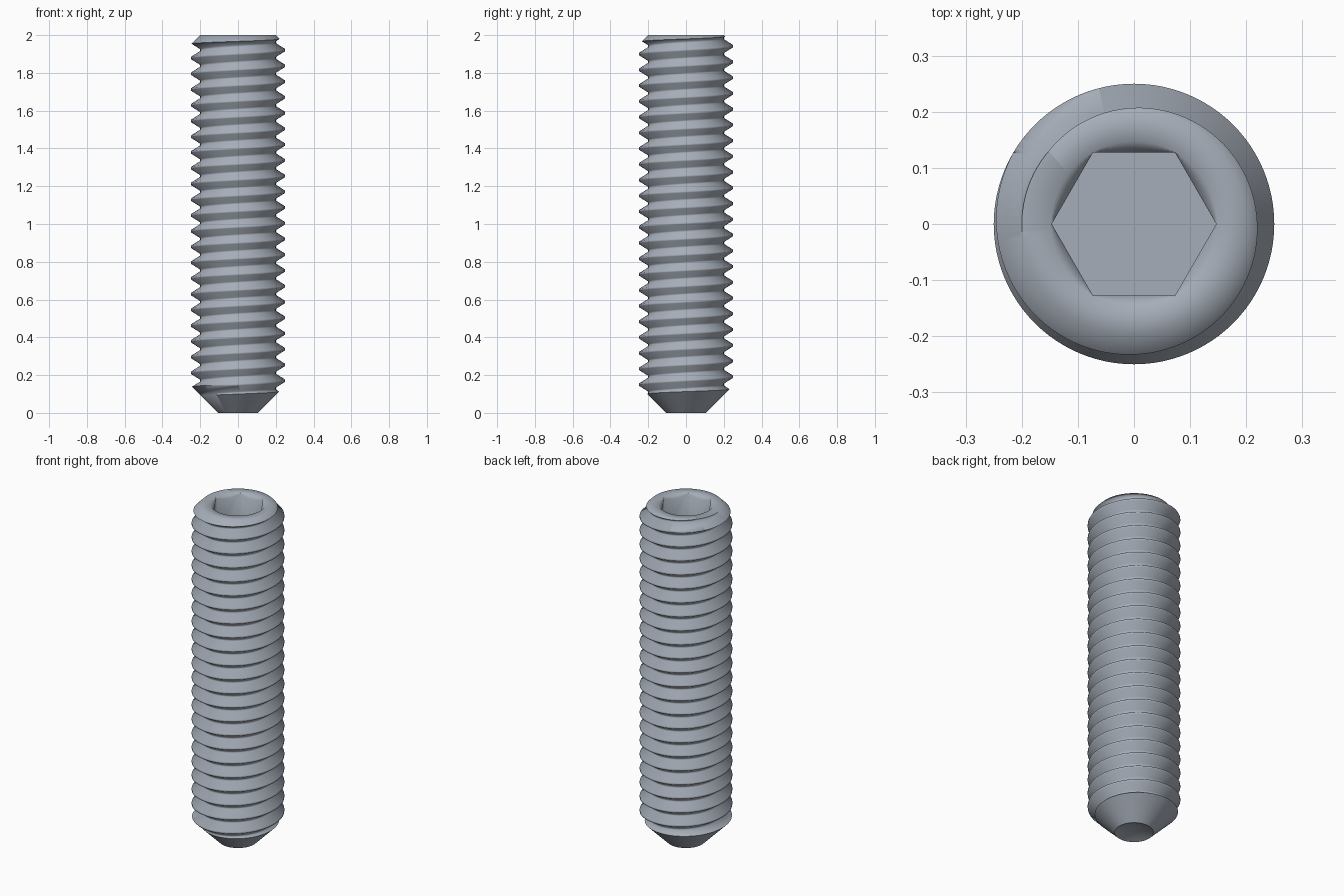
import bpy, bmesh, math

if "Cube" in bpy.data.objects:
    bpy.data.objects.remove(bpy.data.objects["Cube"])

N = 96                    # segments per turn
PITCH = 1 / 12
TURNS = 28
LENGTH = 2.0
ROOT, CREST = 0.20, 0.25
CREST_Z = 2.004 - 26 * PITCH   # crest height at +x, starting below the tip


def finish(bm, name):
    bmesh.ops.recalc_face_normals(bm, faces=bm.faces[:])
    mesh = bpy.data.meshes.new(name)
    bm.to_mesh(mesh)
    bm.free()
    obj = bpy.data.objects.new(name, mesh)
    bpy.context.collection.objects.link(obj)
    return obj


def threaded_rod():
    # one tooth swept along a right-hand helix
    flat = PITCH / 16
    tooth = [(ROOT, -7 * flat), (CREST, -flat), (CREST, flat), (ROOT, 7 * flat)]
    last = len(tooth) - 1
    bm = bmesh.new()
    steps = N * TURNS
    rows = []
    for i in range(steps + 1):
        a = 2 * math.pi * (i % N) / N
        z = CREST_Z + PITCH * i / N
        rows.append([bm.verts.new((r * math.cos(a), r * math.sin(a), z + dz))
                     for r, dz in tooth])
    for i in range(steps):
        for m in range(last):
            bm.faces.new((rows[i][m], rows[i + 1][m], rows[i + 1][m + 1], rows[i][m + 1]))
        if i + 1 + N <= steps:     # root strip joining to the next turn
            bm.faces.new((rows[i][last], rows[i + 1][last], rows[i + 1 + N][0], rows[i + N][0]))
    # close both ends (trimmed away later)
    bottom = [rows[i][0] for i in range(N + 1)] + rows[0][:0:-1]
    top = [rows[i][last] for i in range(steps - N, steps + 1)] + rows[steps][last - 1::-1]
    for loop, z in ((bottom, CREST_Z), (top, CREST_Z + TURNS * PITCH)):
        c = bm.verts.new((0, 0, z))
        for k, v in enumerate(loop):
            bm.faces.new((c, v, loop[(k + 1) % len(loop)]))
    return finish(bm, "set_screw")


def lathe(name, profile):
    bm = bmesh.new()
    vs = [bm.verts.new((r, 0, z)) for r, z in profile]
    es = [bm.edges.new(pair) for pair in zip(vs, vs[1:])]
    bmesh.ops.spin(bm, geom=vs + es, cent=(0, 0, 0), axis=(0, 0, 1),
                   angle=2 * math.pi, steps=N)
    bmesh.ops.remove_doubles(bm, verts=bm.verts[:], dist=1e-5)
    return finish(bm, name)


def hex_prism(name, apothem, z0, z1):
    bm = bmesh.new()
    r = apothem / math.cos(math.pi / 6)
    rings = [[bm.verts.new((r * math.cos(k * math.pi / 3), r * math.sin(k * math.pi / 3), z))
              for k in range(6)] for z in (z0, z1)]
    for ring in rings:
        bm.faces.new(ring)
    for k in range(6):
        j = (k + 1) % 6
        bm.faces.new((rings[0][k], rings[0][j], rings[1][j], rings[1][k]))
    return finish(bm, name)


screw = threaded_rod()

# envelope: cup point, tip cone, top chamfer and socket countersink
envelope = lathe("envelope_cutter", [
    (0, 0.04), (0.105, 0), (0.30, 0.195), (0.30, 1.90),
    (0.20, LENGTH), (0.1475, LENGTH), (0.12, 1.9725), (0, 1.9725)])

# hexagonal key socket
socket = hex_prism("socket_cutter", 0.127, 1.75, 2.10)

bpy.context.view_layer.objects.active = screw
screw.select_set(True)
for cutter, op in ((envelope, 'INTERSECT'), (socket, 'DIFFERENCE')):
    cutter.hide_render = True
    mod = screw.modifiers.new(op.lower(), 'BOOLEAN')
    mod.operation = op
    mod.solver = 'EXACT'
    mod.object = cutter
    bpy.ops.object.modifier_apply(modifier=mod.name)
    bpy.data.objects.remove(cutter, do_unlink=True)

# blue-grey steel
steel = bpy.data.materials.new("steel")
steel.diffuse_color = (0.38, 0.42, 0.48, 1)
steel.use_nodes = True
steel.node_tree.nodes["Principled BSDF"].inputs["Base Color"].default_value = steel.diffuse_color
screw.data.materials.clear()
screw.data.materials.append(steel)

bpy.ops.object.shade_smooth_by_angle(angle=math.radians(62))
